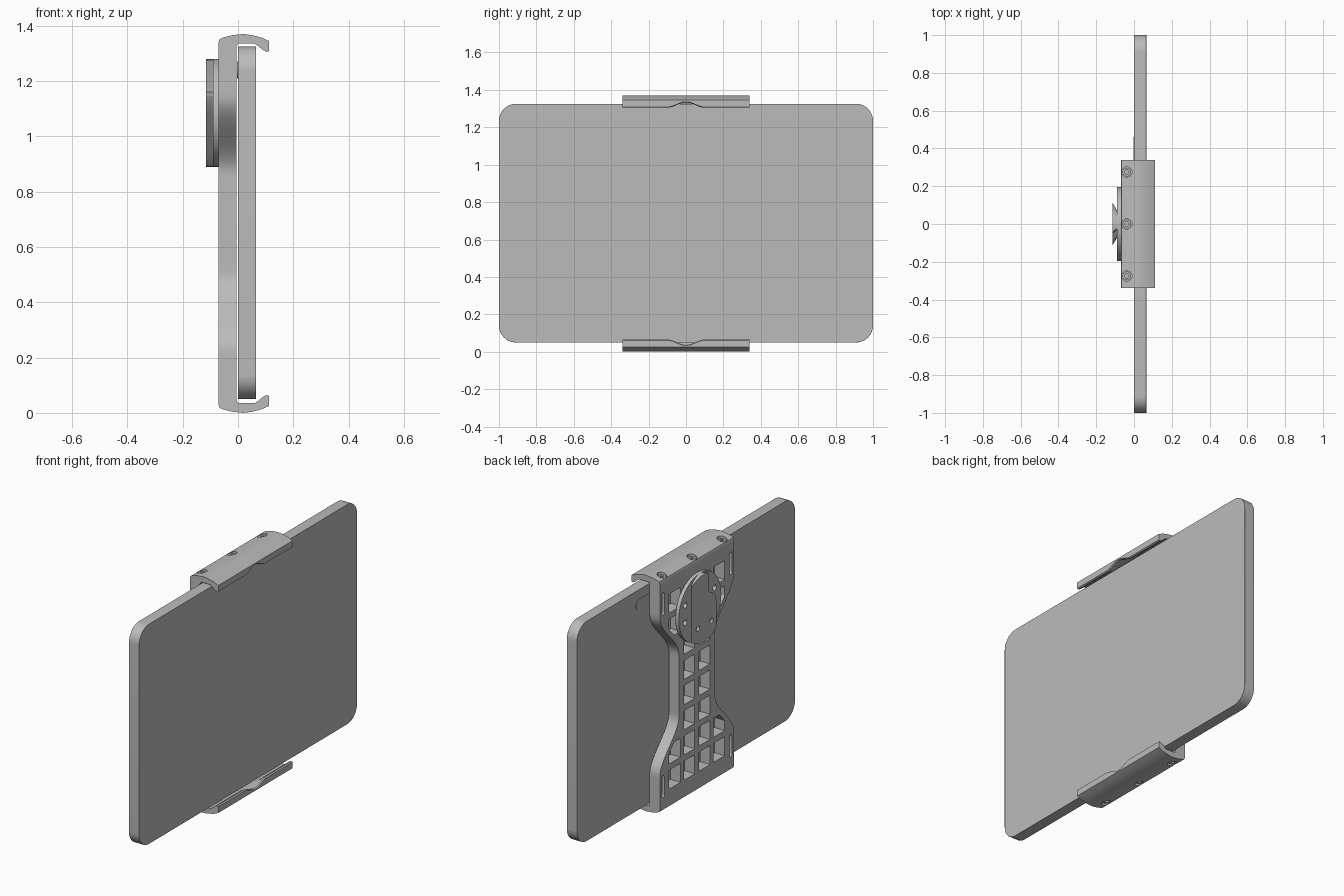
import bpy, bmesh, math
from mathutils import Vector

if "Cube" in bpy.data.objects:
    bpy.data.objects.remove(bpy.data.objects["Cube"])

GREY = (0.5, 0.5, 0.5, 1)
grey = bpy.data.materials.new("plain grey")
grey.use_nodes = True
grey.diffuse_color = GREY
grey.node_tree.nodes["Principled BSDF"].inputs["Base Color"].default_value = GREY

HEIGHT = 1.37          # full height, jaws included
HALF = 0.34            # half width of the bracket


def finish(name, bm):
    """Turn a bmesh into a shaded grey object."""
    bmesh.ops.recalc_face_normals(bm, faces=bm.faces)
    me = bpy.data.meshes.new(name)
    bm.to_mesh(me)
    bm.free()
    me.materials.append(grey)
    me.shade_smooth()
    me.set_sharp_from_angle(angle=math.radians(30))
    ob = bpy.data.objects.new(name, me)
    bpy.context.collection.objects.link(ob)
    return ob


def prism_mesh(loops, lo, hi, axis="x"):
    """Extrude an outline (first loop) with holes (other loops) along an axis."""
    def place(u, v):
        return Vector((lo, u, v)) if axis == "x" else Vector((u, v, lo))
    bm = bmesh.new()
    edges = []
    for loop in loops:
        vs = [bm.verts.new(place(u, v)) for u, v in loop]
        edges += [bm.edges.new((vs[i - 1], vs[i])) for i in range(len(vs))]
    step = Vector((hi - lo, 0, 0)) if axis == "x" else Vector((0, 0, hi - lo))
    bmesh.ops.triangle_fill(bm, edges=edges, use_beauty=True, normal=step.normalized())
    res = bmesh.ops.extrude_face_region(bm, geom=bm.faces[:], use_keep_orig=True)
    bmesh.ops.translate(bm, vec=step,
                        verts=[g for g in res["geom"] if isinstance(g, bmesh.types.BMVert)])
    return bm


def prism(name, loops, lo, hi, axis="x"):
    return finish(name, prism_mesh(loops, lo, hi, axis))


def arc(u, v, r, a0, a1, n):
    angles = [math.radians(a0 + (a1 - a0) * i / n) for i in range(n + 1)]
    return [(u + r * math.cos(a), v + r * math.sin(a)) for a in angles]


def circle(u, v, r, n=24):
    return arc(u, v, r, 0, 360, n)[:-1]


def rounded(u0, u1, v0, v1, r, n=8):
    return (arc(u1 - r, v0 + r, r, -90, 0, n) + arc(u1 - r, v1 - r, r, 0, 90, n)
            + arc(u0 + r, v1 - r, r, 90, 180, n) + arc(u0 + r, v0 + r, r, 180, 270, n))


def box(u0, u1, v0, v1):
    return [(u0, v0), (u1, v0), (u1, v1), (u0, v1)]


# Tablet with softened rim, and the camera window on its back
tablet = prism("tablet", [rounded(-1, 1, 0.05, 1.325, 0.09, 12)], 0, 0.065)
bevel = tablet.modifiers.new("soft_rim", "BEVEL")
bevel.width = 0.006
bevel.segments = 2
bevel.limit_method = "ANGLE"
bevel.angle_limit = math.radians(40)
prism("camera_window", [rounded(0.3, 0.46, 1.21, 1.27, 0.0299)], -0.003, 0.002)


# Hourglass back plate pierced by a grid of windows
def half_width(z):
    d = abs(z - HEIGHT / 2)
    t = min(max((d - 0.18) / 0.28, 0), 1)
    return 0.165 + (HALF - 0.165) * t * t * (3 - 2 * t)


levels = [0.03 + (HEIGHT - 0.06) * i / 64 for i in range(65)]
loops = [[(half_width(z), z) for z in levels]
         + [(-half_width(z), z) for z in reversed(levels)]]
for side in (-1, 1):
    for row in range(8):
        mid = HEIGHT / 2 + (row - 3.5) * 0.146
        loops.append(box(side * 0.07 - 0.05, side * 0.07 + 0.05, mid - 0.055, mid + 0.055))
        # Outer windows follow the flare of the plate
        zs = [mid + 0.055 * (k / 4 - 1) for k in range(9)]
        edge = [(min(0.255, half_width(z) - 0.035), z) for z in zs]
        edge = [(u, z) for u, z in edge if u > 0.17]
        if len(edge) > 2:
            loops.append([(side * u, z) for u, z in edge]
                         + [(side * 0.15, edge[-1][1]), (side * 0.15, edge[0][1])])
    for z0 in (0.09, HEIGHT - 0.22):
        loops.append(rounded(side * 0.31 - 0.012, side * 0.31 + 0.012, z0, z0 + 0.13, 0.0119, 5))
prism("back_plate", loops, -0.07, -0.005)


# Clamping jaws with a scalloped lip and screw holes
PROFILE = [(-0.07, 1.325), (-0.005, 1.325), (0, 1.335), (0.06, 1.335), (0.075, 1.325),
           (0.09, 1.312), (0.105, 1.305), (0.112, 1.309), (0.112, 1.345), (0.085, 1.357),
           (0.05, 1.366), (0.02, 1.37), (-0.02, 1.366), (-0.055, 1.357), (-0.066, 1.352),
           (-0.07, 1.342)]
SCREW_X = -0.038
SCREWS = (-0.275, 0, 0.275)


def lip(x, z, y):
    lift = 0.014 * (1 + math.cos(math.pi * y / 0.1)) if abs(y) < 0.1 else 0
    return min(z + lift, 1.336) if x > 0.06 and z < 1.33 else z


def jaw(name, flip):
    bm = bmesh.new()
    stations = [-HALF] + [-0.1 + 0.01 * i for i in range(21)] + [HALF]
    rings = []
    for y in stations:
        pts = [(x, y, lip(x, z, y)) for x, z in PROFILE]
        rings.append([bm.verts.new((x, y, HEIGHT - z if flip else z)) for x, y, z in pts])
    for a, b in zip(rings, rings[1:]):
        for i in range(len(a)):
            bm.faces.new((a[i - 1], a[i], b[i], b[i - 1]))
    bm.faces.new(rings[0])
    bm.faces.new(rings[-1])
    ob = finish(name, bm)
    cutters = []
    for y in SCREWS:
        lo, hi = (-0.05, 0.06) if flip else (HEIGHT - 0.06, HEIGHT + 0.05)
        cutter = prism("screw_hole_cutter", [circle(SCREW_X, y, 0.027)], lo, hi, "z")
        cutter.hide_render = True
        mod = ob.modifiers.new("screw_hole", "BOOLEAN")
        mod.operation = "DIFFERENCE"
        mod.solver = "EXACT"
        mod.object = cutter
        cutters.append(cutter)
    # Bake the holes, then drop the cutters
    graph = bpy.context.evaluated_depsgraph_get()
    baked = bpy.data.meshes.new_from_object(ob.evaluated_get(graph))
    ob.modifiers.clear()
    ob.data = baked
    baked.set_sharp_from_angle(angle=math.radians(30))
    for cutter in cutters:
        bpy.data.objects.remove(cutter)
    # Socket head screws sunk into the holes
    for n, y in enumerate(SCREWS):
        lo, hi = (0.018, 0.05) if flip else (HEIGHT - 0.05, HEIGHT - 0.018)
        prism(f"{name}_screw_{n + 1}",
              [circle(SCREW_X, y, 0.023), circle(SCREW_X, y, 0.012, 6)], lo, hi, "z")


jaw("top_jaw", False)
jaw("bottom_jaw", True)

# Round mounting disc with screw holes
DISC_Z = 1.085
disc_holes = [circle(s * 0.135, DISC_Z + dz, 0.016, 16) for s in (-1, 1) for dz in (-0.04, 0.06)]
prism("mount_disc", [circle(0, DISC_Z, 0.195, 64)] + disc_holes, -0.09, -0.068)

# Dovetail on the disc: undercut sides, stepped on one side near the top
outline = (arc(0, DISC_Z, 0.195, -126, -54, 16) + arc(0, DISC_Z, 0.195, 54, 102, 12)
           + [(-0.04, 1.18), (-0.05, 1.16), (-0.085, 1.145), (-0.105, 1.12), (-0.1145, 1.08)])
bm = prism_mesh([outline] + [circle(y, 0.985, 0.016, 16) for y in (-0.07, 0.055)], -0.115, -0.088)
for v in bm.verts:
    if v.co.x > -0.1:
        v.co.y *= 0.62
finish("dovetail", bm)
